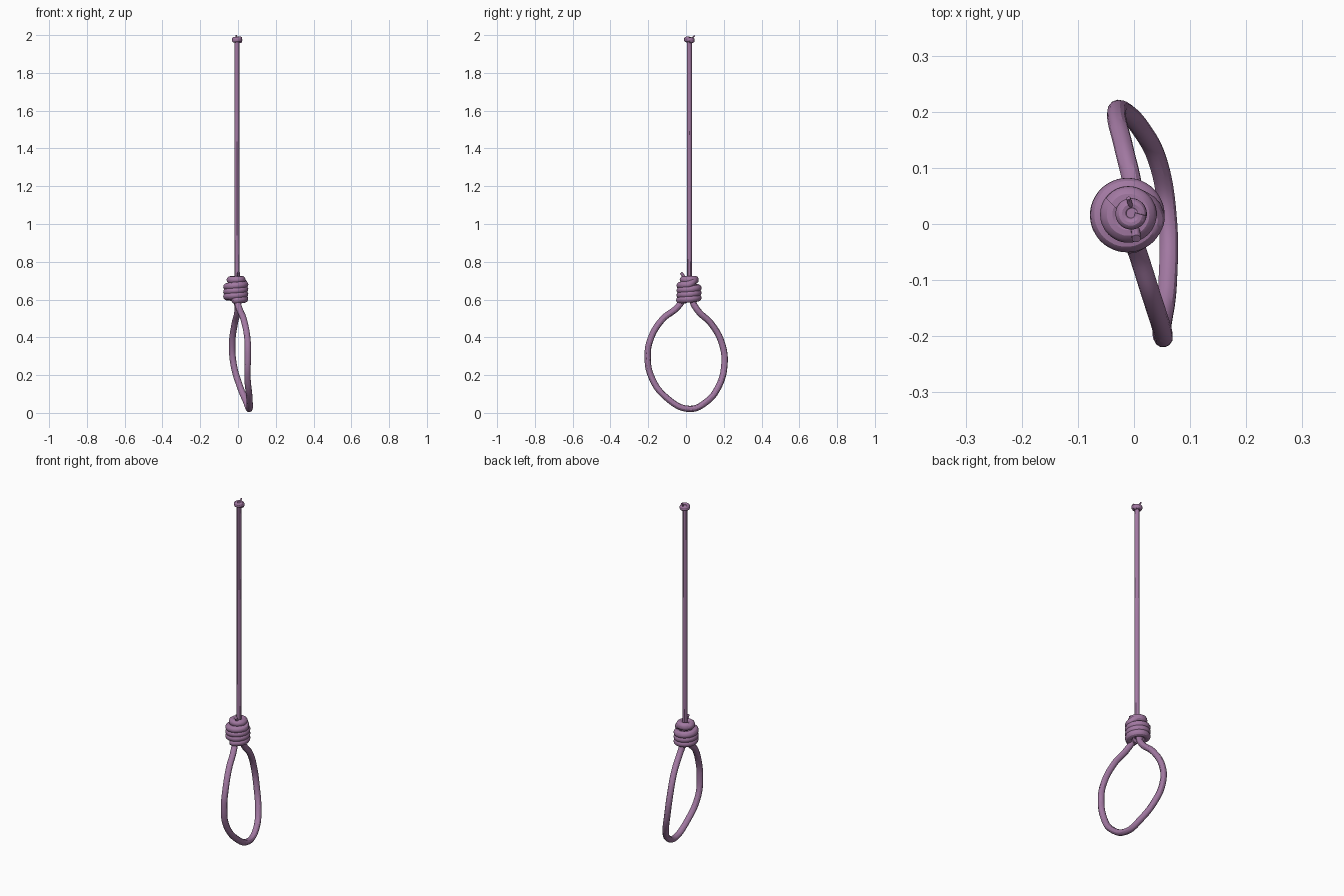
import bpy
from math import pi, cos, sin

if "Cube" in bpy.data.objects:
    bpy.data.objects.remove(bpy.data.objects["Cube"])

mat = bpy.data.materials.new("mauve_rope")
mat.diffuse_color = (0.36, 0.19, 0.36, 1)
mat.use_nodes = True
mat.node_tree.nodes["Principled BSDF"].inputs["Base Color"].default_value = mat.diffuse_color


def rope(name, pts, radius, res=4):
    """Round tube along smooth path; optional 4th value scales thickness."""
    cu = bpy.data.curves.new(name, 'CURVE')
    cu.dimensions = '3D'
    cu.bevel_depth = radius
    cu.bevel_resolution = 4
    cu.resolution_u = res
    cu.use_fill_caps = True
    sp = cu.splines.new('BEZIER')
    sp.bezier_points.add(len(pts) - 1)
    for bp, p in zip(sp.bezier_points, pts):
        bp.co = p[:3]
        bp.radius = p[3] if len(p) > 3 else 1
        bp.handle_left_type = bp.handle_right_type = 'AUTO'
    ob = bpy.data.objects.new(name, cu)
    bpy.context.collection.objects.link(ob)
    bpy.ops.object.select_all(action='DESELECT')
    ob.select_set(True)
    bpy.context.view_layer.objects.active = ob
    bpy.ops.object.convert(target='MESH')
    ob = bpy.context.object
    ob.data.materials.clear()
    ob.data.materials.append(mat)
    bpy.ops.object.shade_smooth_by_angle()
    return ob


def helix(cx, cy, r, z0, z1, turns, start, steps=12):
    n = int(turns * steps)
    return [(cx + r * cos(start + 2 * pi * i / steps),
             cy + r * sin(start + 2 * pi * i / steps),
             z0 + (z1 - z0) * i / n) for i in range(n + 1)]


# straight hanging rope
rope("long_rope", [(-0.005, 0.018, 0.60), (-0.006, 0.018, 1.3),
                   (-0.006, 0.018, 1.985)], 0.0135)

# open loop, both ends running up into the knot
rope("lower_loop", [
    (-0.012, -0.012, 0.69), (-0.006, -0.018, 0.60), (0.006, -0.05, 0.555),
    (0.03, -0.125, 0.495), (0.05, -0.188, 0.39), (0.052, -0.203, 0.30),
    (0.05, -0.183, 0.19), (0.06, -0.105, 0.082), (0.059, 0.02, 0.021),
    (0.043, 0.11, 0.06), (0.012, 0.17, 0.135), (-0.022, 0.203, 0.25),
    (-0.031, 0.191, 0.365), (-0.018, 0.135, 0.47), (-0.002, 0.06, 0.545),
    (-0.006, 0.033, 0.60), (-0.012, 0.035, 0.69)], 0.017, 8)

# main knot: wide turns, then a tighter top turn
a = -pi / 2
wide = helix(-0.012, 0.016, 0.047, 0.597, 0.680, 3.25, a)
end = a + 2 * pi * 3.25
neck = helix(-0.010, 0.017, 0.031, 0.702, 0.707, 1.25, end + pi / 3)
rope("knot_coils", [(-0.01, 0.0, 0.60)] + wide + neck, 0.0195)
rope("knot_tail", [(0.0, 0.0, 0.705), (0.003, -0.014, 0.725),
                   (0.004, -0.026, 0.742)], 0.008)

# small stop knot at the top
rope("top_knot_coils", helix(-0.005, 0.018, 0.017, 1.968, 1.982, 2, 0), 0.011)
rope("top_knot_tail", [(-0.004, 0.028, 1.978), (-0.007, 0.036, 1.988),
                       (-0.010, 0.046, 1.998)], 0.004)
